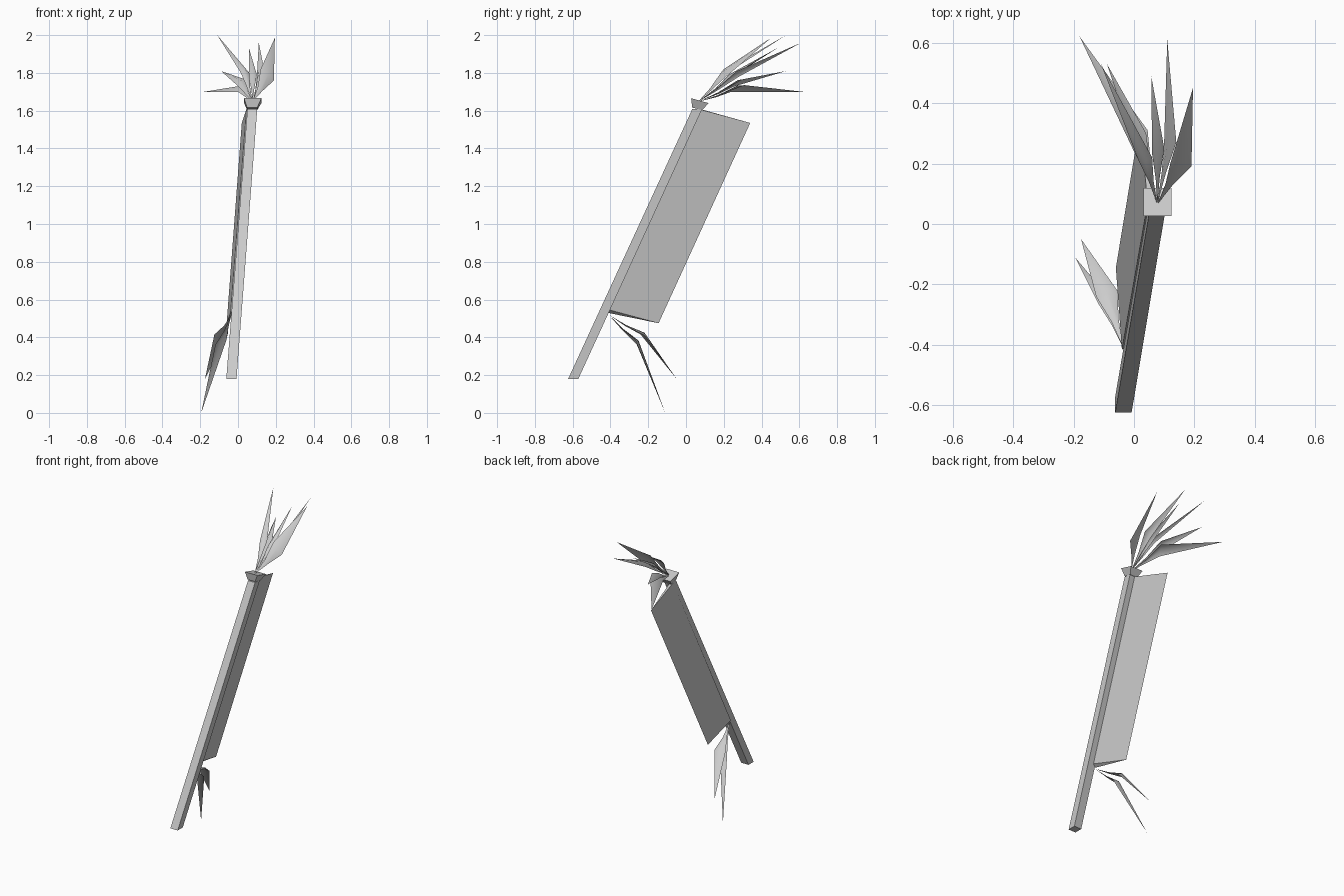
import bpy
from mathutils import Vector as V

if "Cube" in bpy.data.objects:
    bpy.data.objects.remove(bpy.data.objects["Cube"])


def mesh(name, verts, faces, smooth=False):
    me = bpy.data.meshes.new(name)
    me.from_pydata([tuple(v) for v in verts], [], faces)
    me.update()
    ob = bpy.data.objects.new(name, me)
    bpy.context.collection.objects.link(ob)
    for p in me.polygons:
        p.use_smooth = smooth
    return ob


def loft(name, low, high):
    """Four-sided solid between two quads."""
    sides = [(i, (i + 1) % 4, (i + 1) % 4 + 4, i + 4) for i in range(4)]
    return mesh(name, low + high, [(3, 2, 1, 0), (4, 5, 6, 7)] + sides)


def square(c, h, tilt=0.0):
    """Square ring; tilt is the z drop per unit of y."""
    return [V((c[0] + sx * h, c[1] + sy * h, c[2] - tilt * sy * h))
            for sx, sy in ((-1, -1), (1, -1), (1, 1), (-1, 1))]


# leaning pole with a flared cap
loft("pole", square((-0.035, -0.597, 0.18), 0.027), square((0.076, 0.06, 1.61), 0.026))
loft("pole_cap", square((0.075, 0.06, 1.61), 0.027, 0.25),
     square((0.078, 0.073, 1.653), 0.046, 0.28))

# banner: two sheets meeting along the outer edge
top_out, low_out = V((0.02, 0.34, 1.535)), V((-0.06, -0.145, 0.475))
top_l, low_l = V((0.045, 0.07, 1.61)), V((-0.04, -0.415, 0.53))
top_r, low_r = V((0.065, 0.08, 1.605)), V((-0.018, -0.405, 0.545))
mesh("banner", [top_out, low_out, top_l, low_l, top_r, low_r],
     [(0, 2, 3, 1), (0, 1, 5, 4), (0, 4, 2), (1, 3, 5), (2, 4, 5, 3)])


def leaf(name, base, a, b, tip, up):
    """Folded blade: thin stem, widest at a-b, raised rib, pointed tip."""
    base, a, b, tip = V(base), V(a), V(b), V(tip)
    mid = (a + b) / 2
    stem = base.lerp(mid, 0.5) + V((0, 0, -0.006 * up))
    side = (b - a) * 0.17
    normal = (b - a).cross(tip - base).normalized()
    if normal.z * up < 0:
        normal.negate()
    rib = mid + normal * 0.016
    verts = [base, stem - side, stem + normal * 0.006, stem + side, a, rib, b, tip]
    mesh(name, verts, [(0, 2, 1), (0, 3, 2), (1, 2, 5, 4), (2, 3, 6, 5),
                       (4, 5, 7), (5, 6, 7)], True)


# plume of leaves above the cap
root = (0.077, 0.065, 1.648)
plume = [
    ((0.0, 0.24, 1.70), (0.045, 0.31, 1.735), (-0.18, 0.62, 1.70)),
    ((0.015, 0.21, 1.80), (0.06, 0.22, 1.80), (-0.11, 0.53, 2.0)),
    ((0.0, 0.26, 1.73), (0.04, 0.30, 1.765), (-0.09, 0.53, 1.81)),
    ((0.06, 0.23, 1.77), (0.10, 0.25, 1.79), (0.057, 0.49, 1.935)),
    ((0.10, 0.28, 1.78), (0.14, 0.27, 1.81), (0.11, 0.61, 1.96)),
    ((0.19, 0.19, 1.76), (0.12, 0.20, 1.82), (0.195, 0.45, 1.985)),
]
for i, (a, b, tip) in enumerate(plume):
    leaf(f"plume_leaf_{i + 1}", root, a, b, tip, 1)

# pair of leaves hanging under the banner
knot = (-0.035, -0.41, 0.52)
hanging = [
    ((-0.055, -0.22, 0.41), (-0.125, -0.24, 0.415), (-0.175, -0.05, 0.18)),
    ((-0.06, -0.27, 0.39), (-0.12, -0.26, 0.36), (-0.195, -0.11, 0.0)),
]
for i, (a, b, tip) in enumerate(hanging):
    leaf(f"hanging_leaf_{i + 1}", knot, a, b, tip, 1)
